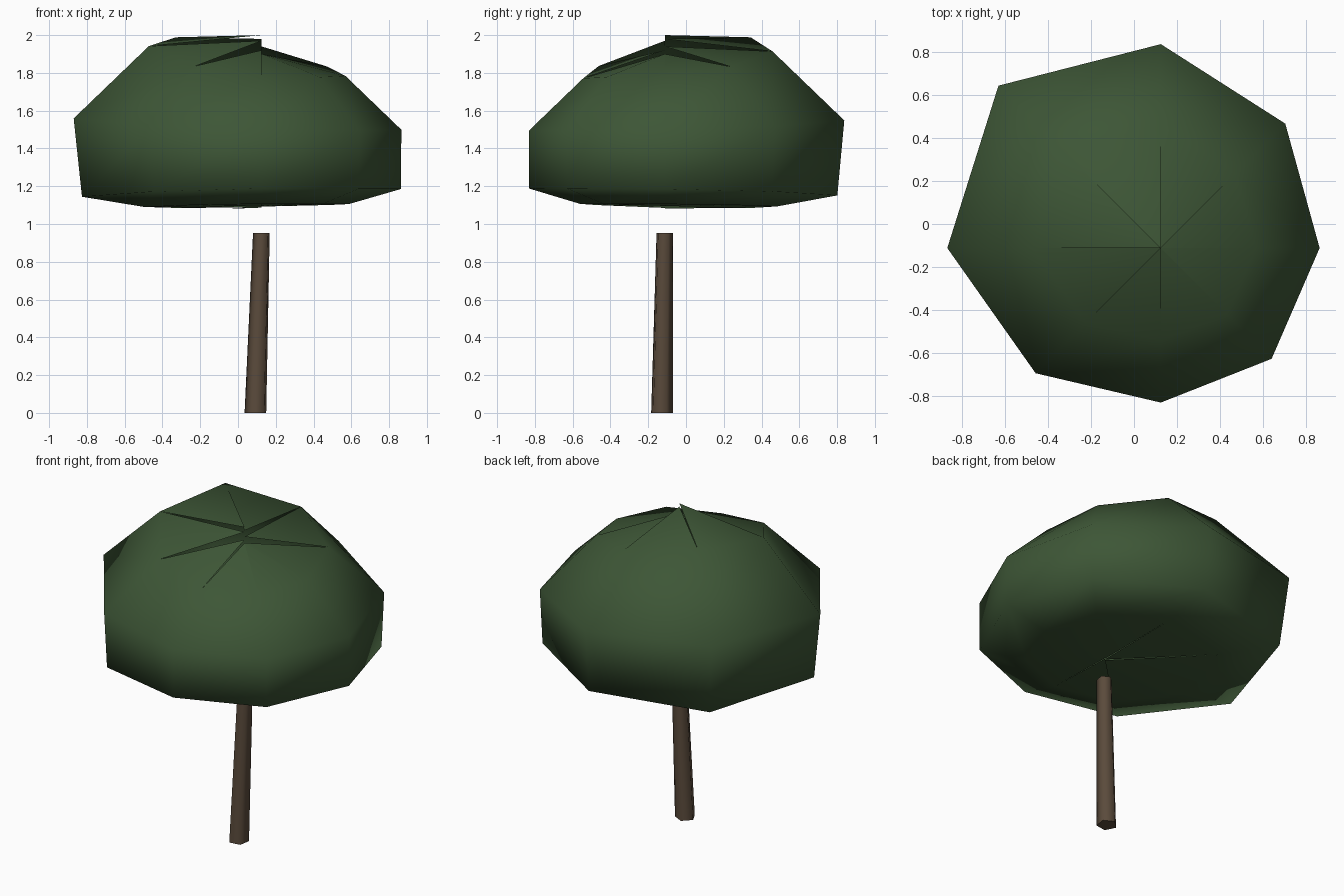
import bpy, bmesh
from math import cos, sin, pi

if "Cube" in bpy.data.objects:
    bpy.data.objects.remove(bpy.data.objects["Cube"])

def make(name, bm, color, smooth):
    bm.normal_update()
    me = bpy.data.meshes.new(name)
    bm.to_mesh(me)
    bm.free()
    for p in me.polygons:
        p.use_smooth = smooth
    mat = bpy.data.materials.new(name + "_colour")
    mat.diffuse_color = (*color, 1)
    mat.use_nodes = True
    mat.node_tree.nodes["Principled BSDF"].inputs["Base Color"].default_value = mat.diffuse_color
    me.materials.append(mat)
    ob = bpy.data.objects.new(name, me)
    bpy.context.collection.objects.link(ob)
    return ob

# Canopy: eight meridians of uneven reach, starting at +x going counterclockwise
CX, CY, CZ = 0.125, -0.112, 1.325
reach = [0.74, 0.82, 0.95, 1.07, 0.995, 0.825, 0.72, 0.73]
crown = [1.90, 1.94, 1.98, 2.00, 1.97, 1.92, 1.90, 1.90]
N = len(reach)

def rings(s):
    """(radius, height) from the low ring to the high ring of one meridian."""
    low = 0.72 + (s - 0.72) * 0.84
    return [(0.625 * s, 1.15 - 0.06 * s),
            (low, CZ - 0.19 * low),
            (s, CZ + 0.235 * s),
            (0.60 * s, CZ + 0.62 * s)]

bm = bmesh.new()
cols = []
for i, s in enumerate(reach):
    a = 2 * pi * i / N
    cols.append([bm.verts.new((CX + r * cos(a), CY + r * sin(a), z))
                 for r, z in rings(s)])
for i in range(N):
    a, b = cols[i], cols[(i + 1) % N]
    for k in range(3):
        bm.faces.new((a[k], b[k], b[k + 1]))
        bm.faces.new((a[k], b[k + 1], a[k + 1]))
    # each sector has its own pole point, leaving narrow slits between sectors
    top = bm.verts.new((CX, CY, crown[i]))
    bot = bm.verts.new((CX, CY, 1.125 - 0.04 * reach[i]))
    bm.faces.new((a[3], b[3], top))
    bm.faces.new((b[0], a[0], bot))
make("canopy", bm, (0.047, 0.093, 0.037), True)

# Trunk: leaning, tapered five-sided post
bm = bmesh.new()
def ring(cx, cy, z, r):
    return [bm.verts.new((cx + r * cos(-pi / 4 + 2 * pi * i / 5),
                          cy + r * sin(-pi / 4 + 2 * pi * i / 5), z)) for i in range(5)]
lo = ring(0.095, -0.13, 0.0, 0.061)
hi = ring(0.126, -0.114, 0.953, 0.047)
for i in range(5):
    j = (i + 1) % 5
    bm.faces.new((lo[i], lo[j], hi[j], hi[i]))
bm.faces.new(lo[::-1])
bm.faces.new(hi)
trunk = make("trunk", bm, (0.102, 0.069, 0.044), True)
# smooth sides with crisp end caps
for e in trunk.data.edges:
    za, zb = (trunk.data.vertices[v].co.z for v in e.vertices)
    if abs(za - zb) < 0.1:
        e.use_edge_sharp = True
